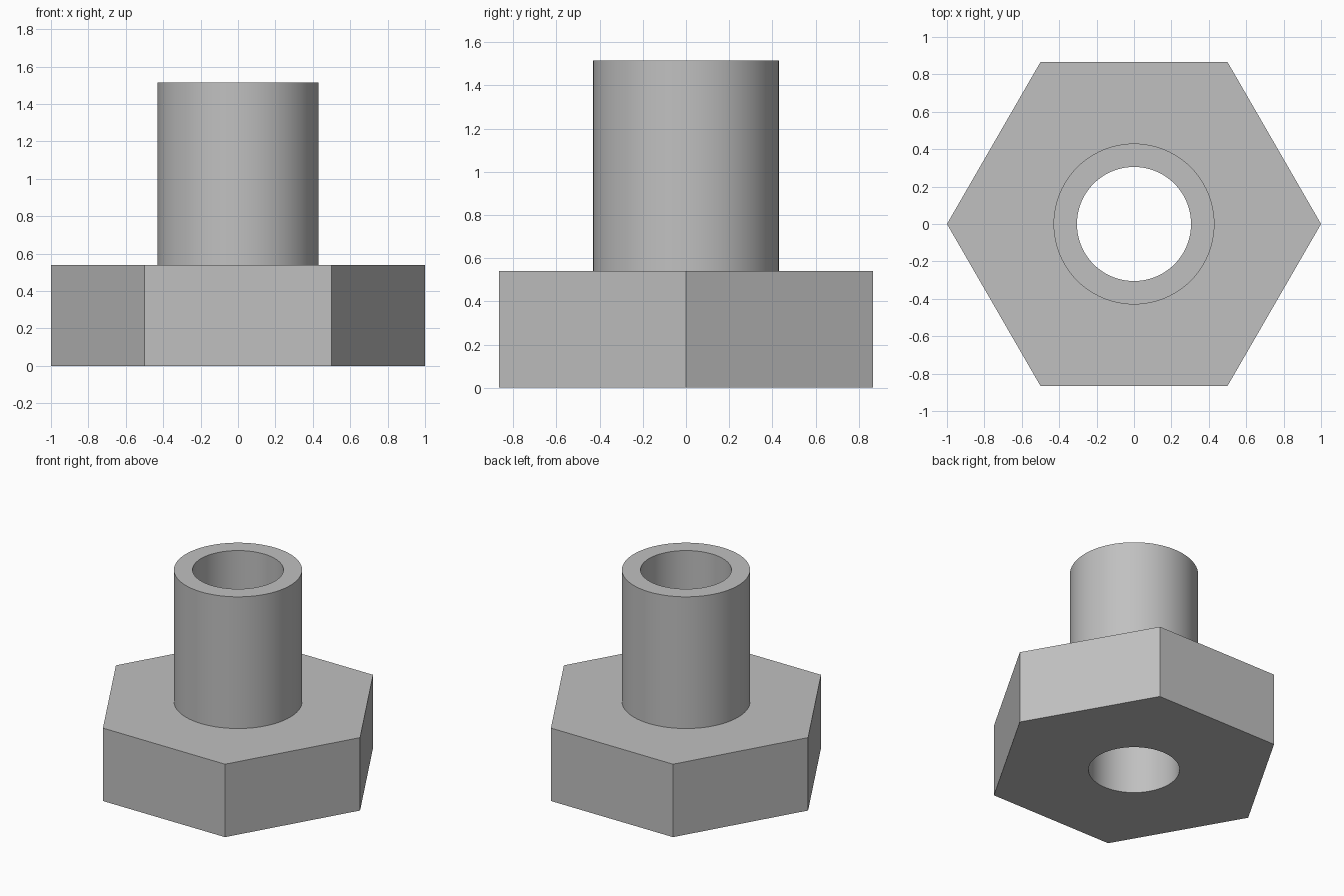
import bpy
import bmesh
from math import cos, sin, tau, radians

cube = bpy.data.objects.get("Cube")
if cube:
    bpy.data.objects.remove(cube, do_unlink=True)

HEX_R, FLANGE_TOP = 1.0, 0.54
TUBE_R, BORE_R, TUBE_TOP = 0.43, 0.305, 1.515
SEGMENTS = 96

bm = bmesh.new()


def ring(radius, z, sides):
    """Closed loop of edges with a corner on +x."""
    verts = [bm.verts.new((radius * cos(tau * i / sides), radius * sin(tau * i / sides), z))
             for i in range(sides)]
    return [bm.edges.new((v, verts[(i + 1) % sides])) for i, v in enumerate(verts)]


def wall(lower, upper):
    bmesh.ops.bridge_loops(bm, edges=lower + upper)


def flat_annulus(outer, inner):
    bmesh.ops.triangle_fill(bm, edges=outer + inner, use_beauty=True)


hex_bottom = ring(HEX_R, 0, 6)
hex_top = ring(HEX_R, FLANGE_TOP, 6)
tube_foot = ring(TUBE_R, FLANGE_TOP, SEGMENTS)
tube_rim = ring(TUBE_R, TUBE_TOP, SEGMENTS)
bore_rim = ring(BORE_R, TUBE_TOP, SEGMENTS)
bore_bottom = ring(BORE_R, 0, SEGMENTS)

# Hexagonal flange, tube, rim and through bore as one closed solid
wall(hex_bottom, hex_top)
flat_annulus(hex_top, tube_foot)
wall(tube_foot, tube_rim)
wall(tube_rim, bore_rim)
wall(bore_rim, bore_bottom)
flat_annulus(hex_bottom, bore_bottom)
bmesh.ops.recalc_face_normals(bm, faces=bm.faces)

mesh = bpy.data.meshes.new("hex_flanged_bushing")
bm.to_mesh(mesh)
bm.free()
bushing = bpy.data.objects.new("hex_flanged_bushing", mesh)
bpy.context.collection.objects.link(bushing)

# Plain grey metal
grey = bpy.data.materials.new("plain_grey")
grey.use_nodes = True
color = (0.53, 0.53, 0.53, 1)
grey.diffuse_color = color
grey.node_tree.nodes["Principled BSDF"].inputs["Base Color"].default_value = color
mesh.materials.append(grey)

# Smooth round walls, crisp edges
bpy.ops.object.select_all(action="DESELECT")
bushing.select_set(True)
bpy.context.view_layer.objects.active = bushing
bpy.ops.object.shade_smooth_by_angle(angle=radians(30))
